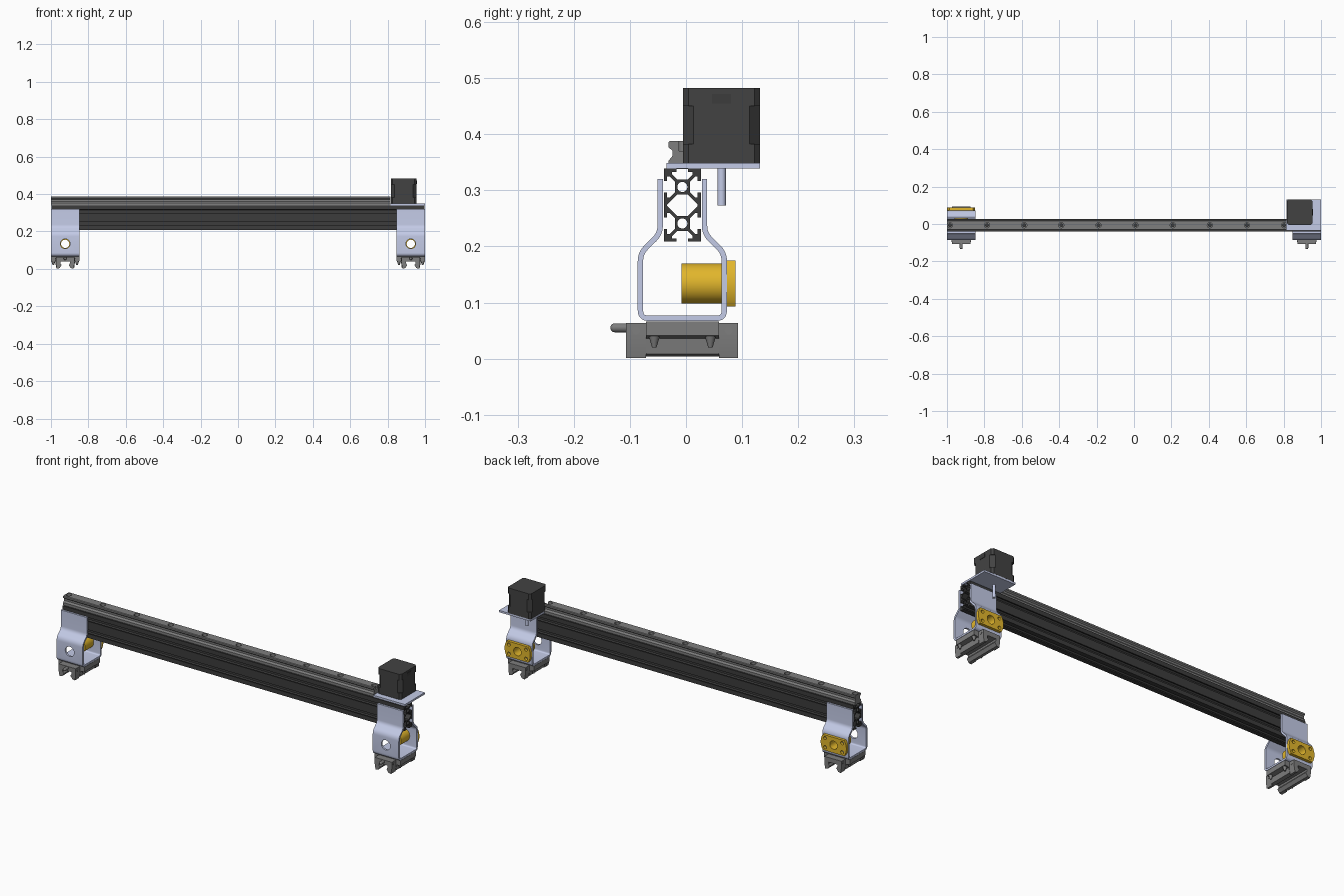
import bpy, bmesh
from math import cos, sin, pi, radians
from mathutils import Matrix, Vector

if "Cube" in bpy.data.objects:
    bpy.data.objects.remove(bpy.data.objects["Cube"])
scene = bpy.context.scene


def material(name, r, g, b):
    m = bpy.data.materials.new(name)
    m.use_nodes = True
    m.diffuse_color = (r, g, b, 1)
    bsdf = next(n for n in m.node_tree.nodes if n.type == "BSDF_PRINCIPLED")
    bsdf.inputs["Base Color"].default_value = (r, g, b, 1)
    return m


SHEET = material("pale blue aluminium", .57, .62, .83)
BLACK = material("black anodised", .045, .045, .045)
MOTOR = material("motor black", .055, .055, .055)
STEEL = material("grey steel", .21, .21, .21)
BRASS = material("brass", .76, .47, .025)

# Profile plane for each extrusion axis: x uses (y, z), y uses (x, z), z uses (x, y)
PLANES = {
    "x": lambda p: (p.z, p.x, p.y),
    "y": lambda p: (p.x, p.z, p.y),
    "z": lambda p: (p.x, p.y, p.z),
}


def finish(obj, mat):
    obj.data.materials.clear()
    obj.data.materials.append(mat)
    obj.data.shade_smooth()
    obj.data.set_sharp_from_angle(angle=radians(32))
    return obj


def evaluated_mesh(obj):
    graph = bpy.context.evaluated_depsgraph_get()
    graph.update()
    return bpy.data.meshes.new_from_object(obj.evaluated_get(graph))


def prism(name, loops, axis, start, end, mat):
    """Extrude closed loops (first is the outline, the rest are holes)."""
    curve = bpy.data.curves.new(name, "CURVE")
    curve.dimensions, curve.fill_mode = "2D", "BOTH"
    curve.extrude = (end - start) / 2
    for loop in loops:
        spline = curve.splines.new("POLY")
        spline.points.add(len(loop) - 1)
        for point, (a, b) in zip(spline.points, loop):
            point.co = (a, b, 0, 1)
        spline.use_cyclic_u = True
    temp = bpy.data.objects.new(name, curve)
    scene.collection.objects.link(temp)
    mesh = evaluated_mesh(temp)
    bpy.data.objects.remove(temp)
    bm = bmesh.new()
    bm.from_mesh(mesh)
    for v in bm.verts:
        v.co.z += (start + end) / 2
        v.co = PLANES[axis](v.co.copy())
    bmesh.ops.remove_doubles(bm, verts=bm.verts, dist=1e-5)
    bmesh.ops.recalc_face_normals(bm, faces=bm.faces)
    bm.to_mesh(mesh)
    bm.free()
    obj = bpy.data.objects.new(name, mesh)
    scene.collection.objects.link(obj)
    return finish(obj, mat)


def circle(a, b, r, n=32):
    return [(a + r * cos(2 * pi * i / n), b + r * sin(2 * pi * i / n)) for i in range(n)]


def rect(a0, a1, b0, b1):
    return [(a0, b0), (a1, b0), (a1, b1), (a0, b1)]


def chamfered(a, b, half, cut):
    q = [(half, half - cut), (half - cut, half)]
    pts = q + [(-u, v) for u, v in q[::-1]] + [(-u, -v) for u, v in q]
    pts += [(u, -v) for u, v in q[::-1]]
    return [(a + u, b + v) for u, v in pts]


def mirror(half, centre=0):
    return [(centre + a, b) for a, b in half] + [(centre - a, b) for a, b in half[::-1]]


def four_way(q, a, b):
    pts = q + [(u, -v) for u, v in q[::-1]] + [(-u, -v) for u, v in q]
    pts += [(-u, v) for u, v in q[::-1]]
    return [(a + u, b + v) for u, v in pts]


def cut(obj, cutter, mat):
    mod = obj.modifiers.new("cut", "BOOLEAN")
    mod.object, mod.solver = cutter, "EXACT"
    mesh = evaluated_mesh(obj)
    obj.modifiers.clear()
    obj.data = mesh
    bpy.data.objects.remove(cutter)
    finish(obj, mat)


def fillet(pts, r, steps=5):
    out = [Vector(pts[0])]
    for before, here, after in zip(pts, pts[1:], pts[2:]):
        p = Vector(here)
        a = p + (Vector(before) - p).normalized() * r
        b = p + (Vector(after) - p).normalized() * r
        for i in range(steps + 1):
            t = i / steps
            out.append(a * (1 - t) ** 2 + p * 2 * t * (1 - t) + b * t * t)
    return out + [Vector(pts[-1])]


def strip(path, half):
    left, right = [], []
    for i, p in enumerate(path):
        d = (path[min(i + 1, len(path) - 1)] - path[max(i - 1, 0)]).normalized()
        n = Vector((-d.y, d.x)) * half
        left.append(tuple(p + n))
        right.append(tuple(p - n))
    return left + right[::-1]


# Slotted beam: one quarter of the section, mirrored both ways
MID = -.0065
BEAM_Z = .2735
quarter = [(.0095, .046), (.0185, .055), (.0185, .059), (.0102, .059), (.0102, .065),
           (.033, .065), (.033, .0427), (.027, .0427), (.027, .051), (.0225, .051),
           (.0135, .042), (.0135, .023), (.0225, .014), (.027, .014), (.027, .0223),
           (.033, .0223)]
cavity = [(.0095, .019), (.027, .0015)]
prism("slotted_beam",
      [four_way(quarter, MID, BEAM_Z), four_way(cavity, MID, BEAM_Z)]
      + [circle(MID, BEAM_Z + s * .0325, .009, 24) for s in (-1, 1)],
      "x", -.998, .998, BLACK)

# Guide rail on top of the beam, with counterbored screw holes
rail_half = [(.025, .338), (.025, .352), (.018, .361), (.018, .371), (.025, .377),
             (.025, .385), (.022, .388)]
rail = prism("guide_rail", [mirror(rail_half, MID)], "x", -1, .815, STEEL)
for radius, floor in ((.014, .37), (.008, .33)):
    holes = [circle(-.984 + i * .1985, MID, radius, 24) for i in range(10)]
    cut(rail, prism("hole_cutter", holes, "z", floor, .4, STEEL), STEEL)

# Brackets, brass nuts and carriages at both ends
leg = [(.0395, .32), (.0395, .223), (.0747, .188), (.0747, .072)]
bracket_path = fillet([(MID + a, b) for a, b in leg] + [(MID - a, b) for a, b in leg[::-1]], .014)
NUT_Z = .134
slot = [(.03, .004), (.019, .02), (.026, .03), (.026, .04)]
block_half = [(.0755, .066), (.0755, .041), (.052, .036), (.049, .008)] + slot
cap_half = [(.05, .064), (.05, .03), (.045, .001)] + slot

for side, x in (("right", -.924), ("left", .924)):
    bracket = prism(side + "_bracket", [strip(bracket_path, .0048)], "x", x - .076, x + .076, SHEET)
    cut(bracket, prism("bore_cutter", [circle(x, NUT_Z, .026)], "y", -.2, .2, SHEET), SHEET)

    # Flanged nut: round flange with two flats
    flats = [(a, max(NUT_Z - .041, min(NUT_Z + .041, b))) for a, b in circle(x, NUT_Z, .075, 64)]
    screws = [circle(x + s * .05, NUT_Z + t * .024, .0085, 16) for s in (-1, 1) for t in (-1, 1)]
    bore = circle(x, NUT_Z, .022)
    prism(side + "_nut_flange", [flats, bore] + screws, "y", .073, .088, BRASS)
    prism(side + "_nut_barrel", [circle(x, NUT_Z, .036), bore], "y", -.008, .0735, BRASS)

    # Carriage body, end caps and their side plugs
    prism(side + "_carriage", [mirror(block_half, x)], "y", -.071, .059, STEEL)
    for end, y0, y1 in (("front", -.107, -.071), ("back", .059, .093)):
        prism(side + "_" + end + "_cap", [mirror(cap_half, x)], "y", y0, y1, STEEL)
        prism(side + "_" + end + "_plug", [circle((y0 + y1) / 2, .05, .007, 20)],
              "x", x - .052, x + .052, STEEL)

    # Grease nipple with a domed tip
    prism(side + "_nipple", [circle(x, .055, .008, 20)], "y", -.127, -.105, STEEL)
    bm = bmesh.new()
    bmesh.ops.create_uvsphere(bm, u_segments=20, v_segments=10, radius=.008,
                              matrix=Matrix.Translation((x, -.127, .055)))
    # Pointed bolt ends under the carriage flanges
    for s in (-1, 1):
        for t in (-1, 1):
            place = Matrix.Translation((x + s * .0635, MID + t * .05, .031))
            bmesh.ops.create_cone(bm, cap_ends=True, segments=20, radius1=.004, radius2=.0105,
                                  depth=.022, matrix=place)
    mesh = bpy.data.meshes.new(side + "_fittings")
    bm.to_mesh(mesh)
    bm.free()
    fittings = bpy.data.objects.new(side + "_fittings", mesh)
    scene.collection.objects.link(fittings)
    finish(fittings, STEEL)

# Motor on its mounting plate
MX, MY = .8855, .0635
prism("motor_plate", [rect(.816, 1, -.035, .132)], "z", .339, .349, SHEET)
prism("motor_shaft", [circle(MX, MY, .0075, 24)], "z", .273, .35, SHEET)
for name, z0, z1, corner in (("motor_base", .349, .383, .01), ("motor_core", .383, .45, .019),
                             ("motor_top", .45, .482, .01)):
    prism(name, [chamfered(MX, MY, .0687, corner)], "z", z0, z1, MOTOR)
prism("motor_socket", [rect(MY - .017, MY + .017, .455, .472)], "x", MX + .068, MX + .071, BLACK)
